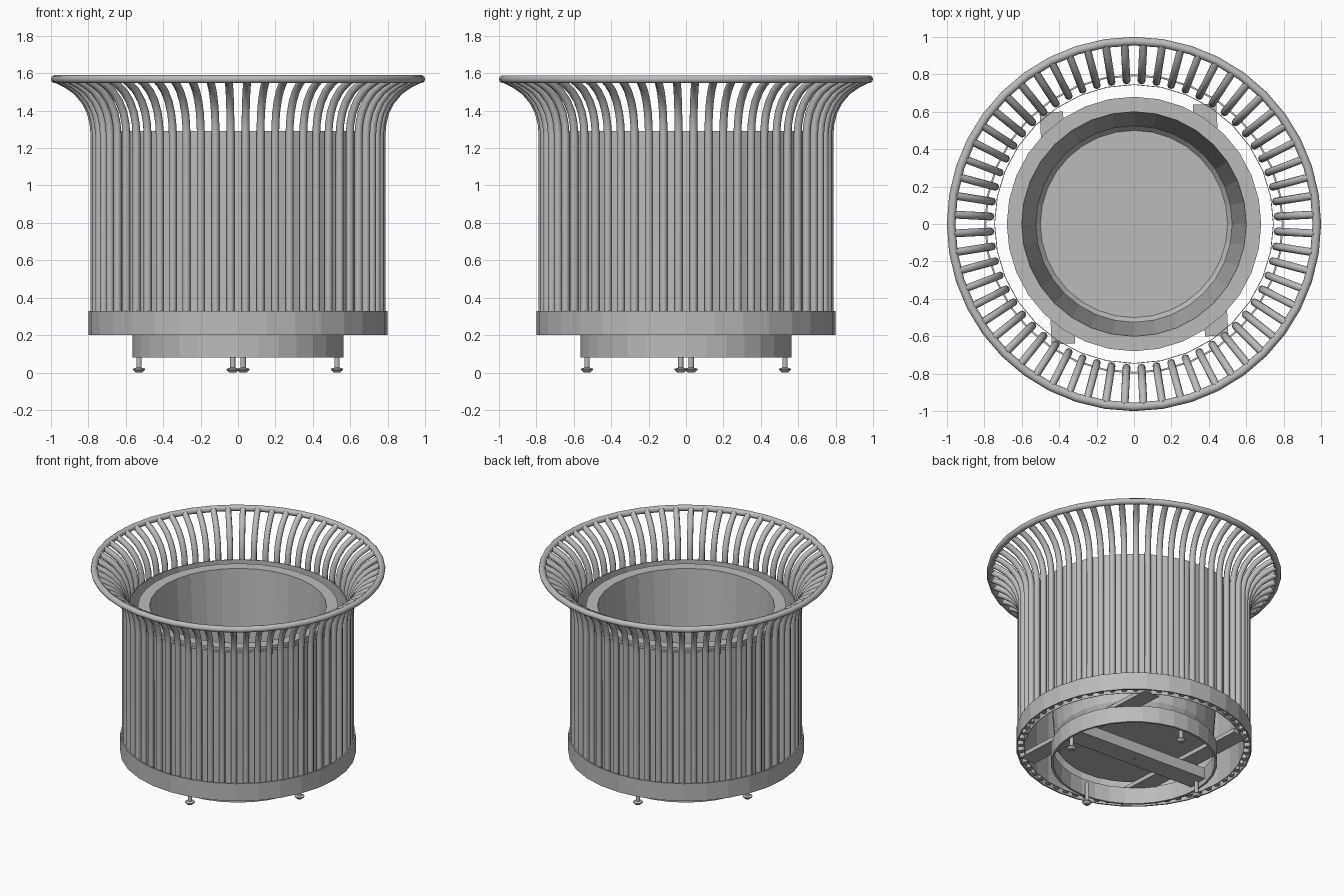
import bpy, bmesh, math
from mathutils import Matrix, Vector

cube = bpy.data.objects.get("Cube")
if cube:
    bpy.data.objects.remove(cube, do_unlink=True)

SIDES = 32
BARS = 60

metal = bpy.data.materials.new("grey_metal")
metal.use_nodes = True
metal.diffuse_color = (0.5, 0.5, 0.5, 1)
metal.node_tree.nodes["Principled BSDF"].inputs["Base Color"].default_value = (0.5, 0.5, 0.5, 1)


def finish(name, bm, smooth=False):
    """Turn a bmesh into a named object."""
    bmesh.ops.recalc_face_normals(bm, faces=bm.faces)
    mesh = bpy.data.meshes.new(name)
    bm.to_mesh(mesh)
    bm.free()
    mesh.materials.append(metal)
    for face in mesh.polygons:
        face.use_smooth = smooth
    obj = bpy.data.objects.new(name, mesh)
    bpy.context.collection.objects.link(obj)
    return obj


def lathe(name, profile, sides=SIDES, centre=(0, 0, 0), smooth=False):
    """Revolve a closed (radius, height) profile about z."""
    bm = bmesh.new()
    verts = [bm.verts.new((r, 0, z)) for r, z in profile]
    edges = [bm.edges.new((verts[i - 1], verts[i])) for i in range(len(verts))]
    bmesh.ops.spin(bm, geom=verts + edges, cent=(0, 0, 0), axis=(0, 0, 1),
                   angle=math.tau, steps=sides, use_merge=False)
    bmesh.ops.remove_doubles(bm, verts=bm.verts, dist=0.0005)
    # drop the axis edges left behind by solid profiles
    loose = [e for e in bm.edges if not e.link_faces]
    bmesh.ops.delete(bm, geom=loose, context="EDGES")
    bmesh.ops.translate(bm, verts=bm.verts, vec=centre)
    return finish(name, bm, smooth)


def tube(name, outer, inner, bottom, top):
    return lathe(name, [(outer, bottom), (outer, top), (inner, top), (inner, bottom)])


def box(name, centre, size, angle=0):
    """Box turned about the model's vertical axis."""
    bm = bmesh.new()
    bmesh.ops.create_cube(bm, size=1)
    bmesh.ops.scale(bm, vec=size, verts=bm.verts)
    bmesh.ops.translate(bm, vec=centre, verts=bm.verts)
    bmesh.ops.rotate(bm, cent=(0, 0, 0), verts=bm.verts,
                     matrix=Matrix.Rotation(math.radians(angle), 3, "Z"))
    return finish(name, bm)


# Flared bars, swept along one path repeated around the axis
path = [(0.768, 0.21), (0.768, 1.27), (0.773, 1.33), (0.788, 1.39),
        (0.818, 1.45), (0.865, 1.505), (0.915, 1.54), (0.968, 1.567)]
curve = bpy.data.curves.new("flared_bars", "CURVE")
curve.dimensions = "3D"
curve.bevel_depth = 0.021
curve.bevel_resolution = 2
curve.use_fill_caps = True
for i in range(BARS):
    a = math.tau * (i + 0.5) / BARS
    spline = curve.splines.new("POLY")
    spline.points.add(len(path) - 1)
    spline.use_smooth = True
    for point, (r, z) in zip(spline.points, path):
        point.co = (r * math.cos(a), r * math.sin(a), z, 1)
curve.materials.append(metal)
bars = bpy.data.objects.new("flared_bars", curve)
bpy.context.collection.objects.link(bars)
bpy.ops.object.select_all(action="DESELECT")
bars.select_set(True)
bpy.context.view_layer.objects.active = bars
bpy.ops.object.convert(target="MESH")

# Round top rim
ring = [(0.977 + 0.023 * math.cos(math.tau * k / 10),
         1.568 + 0.022 * math.sin(math.tau * k / 10)) for k in range(10)]
lathe("top_rim", ring, sides=40, smooth=True)

# Outer band, thin shell behind the bars, and plinth
tube("lower_band", 0.80, 0.79, 0.20, 0.33)
tube("inner_shell", 0.747, 0.743, 0.20, 1.29)
tube("plinth_ring", 0.565, 0.55, 0.08, 0.205)

# Tapered liner with a flat flange
lathe("liner", [(0, 0.25), (0.50, 0.25), (0.525, 0.28), (0.60, 1.29),
                (0.68, 1.29), (0.68, 1.27), (0.61, 1.27), (0.54, 0.26),
                (0.52, 0.23), (0, 0.23)])

# Support strips under the liner and cross bar in the plinth
for side, x in (("left", 0.41), ("right", -0.41)):
    box(side + "_support_strip", (x, 0, 0.215), (0.125, 1.24, 0.03), 3)
box("plinth_cross_bar", (0, 0, 0.155), (1.09, 0.15, 0.08), -3)
lathe("centre_bolt", [(0, 0.11), (0.012, 0.11), (0.012, 0.12), (0, 0.12)], sides=10)

# Levelling feet
for k, label in enumerate(("left", "back", "right", "front")):
    a = math.radians(90 * k - 3)
    lathe(label + "_foot",
          [(0, 0), (0.018, 0), (0.033, 0.015), (0.033, 0.02), (0.014, 0.026),
           (0.014, 0.17), (0, 0.17)],
          sides=12, centre=Vector((0.53 * math.cos(a), 0.53 * math.sin(a), 0)))
